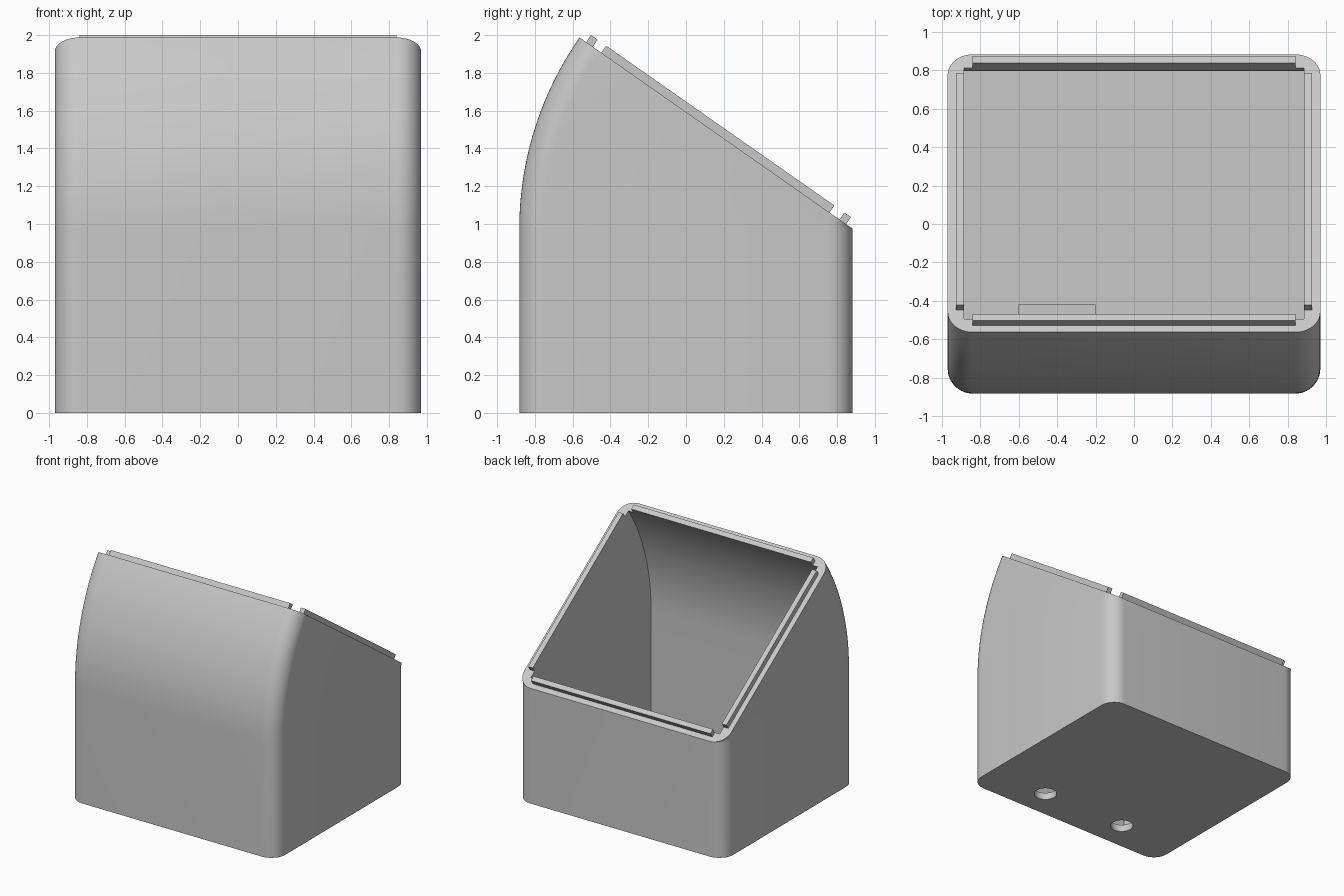
import bpy, bmesh, math
from mathutils import Matrix, Vector

if "Cube" in bpy.data.objects:
    bpy.data.objects.remove(bpy.data.objects["Cube"], do_unlink=True)

HALF_W, DEPTH, HINGE_Z = 0.97, 1.765, 0.975   # outer half width, depth, back height
WALL, FLOOR, RADIUS = 0.085, 0.06, 0.13
SLOPE = math.radians(35)
HINGE = Vector((0, DEPTH / 2, HINGE_Z))       # the front curve is swept round this edge

grey = bpy.data.materials.new("plain_grey")
grey.use_nodes = True
grey.diffuse_color = (0.58, 0.58, 0.58, 1)
grey.node_tree.nodes["Principled BSDF"].inputs["Base Color"].default_value = grey.diffuse_color


def tilt(angle):
    return Matrix.Translation(HINGE) @ Matrix.Rotation(-angle, 4, "X")


def make(name, bm):
    bmesh.ops.recalc_face_normals(bm, faces=bm.faces)
    mesh = bpy.data.meshes.new(name)
    bm.to_mesh(mesh)
    bm.free()
    mesh.materials.append(grey)
    obj = bpy.data.objects.new(name, mesh)
    bpy.context.collection.objects.link(obj)
    return obj


def box(name, low, high, matrix=Matrix()):
    low, high = Vector(low), Vector(high)
    bm = bmesh.new()
    size = Matrix.Diagonal((*(high - low), 1))
    bmesh.ops.create_cube(bm, size=1, matrix=matrix @ Matrix.Translation((low + high) / 2) @ size)
    return make(name, bm)


def rounded_section(steps=10):
    """Outline of the shell as (x, distance in front of the hinge)."""
    points = []
    for i, (sx, sy) in enumerate(((1, 1), (-1, 1), (-1, -1), (1, -1))):
        cx = sx * (HALF_W - RADIUS)
        cr = DEPTH / 2 + sy * (DEPTH / 2 - RADIUS)
        for k in range(steps + 1):
            a = math.pi / 2 * (i + k / steps)
            points.append((cx + RADIUS * math.cos(a), cr + RADIUS * math.sin(a)))
    return points


def swept_body(name, section, base_z, end_angle, steps=24):
    """Straight prism up to the hinge height, then a sweep round the hinge."""
    bm = bmesh.new()
    stations = [Matrix.Translation((0, HINGE.y, base_z))]
    stations += [tilt(end_angle * k / steps) for k in range(steps + 1)]
    rings = [[bm.verts.new(m @ Vector((x, -r, 0))) for x, r in section] for m in stations]
    n = len(section)
    for a, b in zip(rings, rings[1:]):
        for i in range(n):
            j = (i + 1) % n
            bm.faces.new((a[i], a[j], b[j], b[i]))
    bm.faces.new(rings[0])
    bm.faces.new(rings[-1])
    bmesh.ops.remove_doubles(bm, verts=bm.verts, dist=1e-5)
    return make(name, bm)


def cut(obj, cutter):
    cutter.hide_render = True
    mod = obj.modifiers.new("cut", "BOOLEAN")
    mod.operation, mod.solver, mod.object = "DIFFERENCE", "EXACT", cutter
    bpy.context.view_layer.objects.active = obj
    bpy.ops.object.modifier_apply(modifier=mod.name)
    bpy.data.objects.remove(cutter, do_unlink=True)


# Hollow shell with a sloping open top
shell = swept_body("shell", rounded_section(), 0, SLOPE)
inner_x, inner_front = HALF_W - WALL, DEPTH - WALL
cavity = [(inner_x, WALL), (inner_x, inner_front), (-inner_x, inner_front), (-inner_x, WALL)]
cut(shell, swept_body("cavity_cutter", cavity, FLOOR, SLOPE + math.radians(3)))

# Two round holes through the floor
for x in (-0.4, 0.4):
    bm = bmesh.new()
    bmesh.ops.create_cone(bm, cap_ends=True, segments=32, radius1=0.09, radius2=0.09, depth=0.2,
                          matrix=Matrix.Translation((x, -0.63, 0)))
    cut(shell, make("hole_cutter", bm))

# Hollow housing over one hole, against the front wall
housing = box("hole_housing", (-0.6, -0.8, FLOOR), (-0.2, -0.42, 0.24))
cut(housing, box("housing_cutter", (-0.55, -0.78, 0), (-0.25, -0.47, 0.18)))

# Raised lips along the inner edge of the rim
LIP, HEIGHT = WALL / 2, 0.045
rim = tilt(SLOPE)
box("front_lip", (-0.84, -inner_front - LIP, -0.002), (0.84, -inner_front, HEIGHT), rim)
box("back_lip", (-0.84, -WALL, -0.002), (0.84, -LIP, HEIGHT), rim)
for name, x in (("right_lip", -inner_x - LIP), ("left_lip", inner_x)):
    box(name, (x, 0.14 - DEPTH, -0.002), (x + LIP, -0.15, HEIGHT), rim)

# Smooth the curved walls and keep the edges crisp
bpy.ops.object.select_all(action="DESELECT")
shell.select_set(True)
bpy.context.view_layer.objects.active = shell
bpy.ops.object.shade_smooth_by_angle(angle=math.radians(30))
